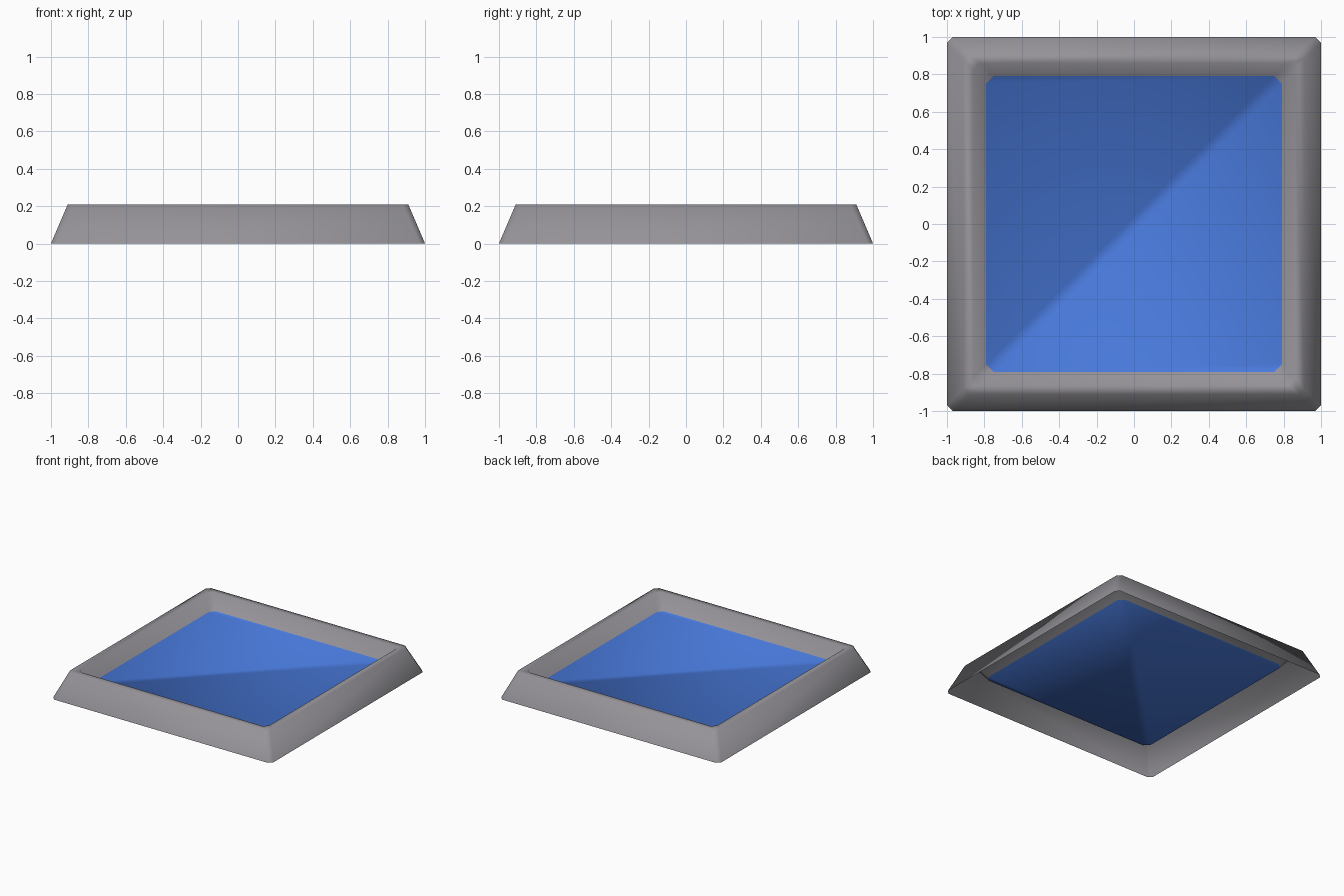
import bpy
import bmesh

if "Cube" in bpy.data.objects:
    bpy.data.objects.remove(bpy.data.objects["Cube"])


def material(name, color):
    m = bpy.data.materials.new(name)
    m.diffuse_color = (*color, 1.0)
    m.use_nodes = True
    m.node_tree.nodes["Principled BSDF"].inputs["Base Color"].default_value = m.diffuse_color
    return m


def ring(bm, r, z, c):
    """Square loop of half-width r with corners cut by c."""
    corners = [(1, -1), (1, 1), (-1, 1), (-1, -1)]
    verts = []
    for i, (sx, sy) in enumerate(corners):
        pair = [(sx * (r - c), sy * r), (sx * r, sy * (r - c))]
        if i % 2:
            pair.reverse()
        verts += [bm.verts.new((x, y, z)) for x, y in pair]
    return verts


grey = material("grey frame", (0.30, 0.29, 0.315))
blue = material("blue panel", (0.065, 0.19, 0.70))

# Thin hollow frame: outer slope, narrow flat rim, inner slope
profile = [(1.0, 0.0, 0.03), (0.91, 0.21, 0.03),
           (0.86, 0.21, 0.035), (0.79, 0.10, 0.04)]
bm = bmesh.new()
rings = [ring(bm, *p) for p in profile]
for a, b in zip(rings, rings[1:]):
    for i in range(8):
        j = (i + 1) % 8
        bm.faces.new((a[i], a[j], b[j], b[i]))

# Sunken blue panel closing the inner loop, split along the diagonal
p = rings[-1]
for loop in ([p[3], p[4], p[5], p[6]], [p[7], p[0], p[1], p[2]],
             [p[2], p[3], p[6], p[7]]):
    bm.faces.new(loop).material_index = 1

for f in bm.faces:
    f.smooth = True

mesh = bpy.data.meshes.new("framed_panel")
bm.to_mesh(mesh)
bm.free()
mesh.materials.append(grey)
mesh.materials.append(blue)
obj = bpy.data.objects.new("framed_panel", mesh)
bpy.context.collection.objects.link(obj)
